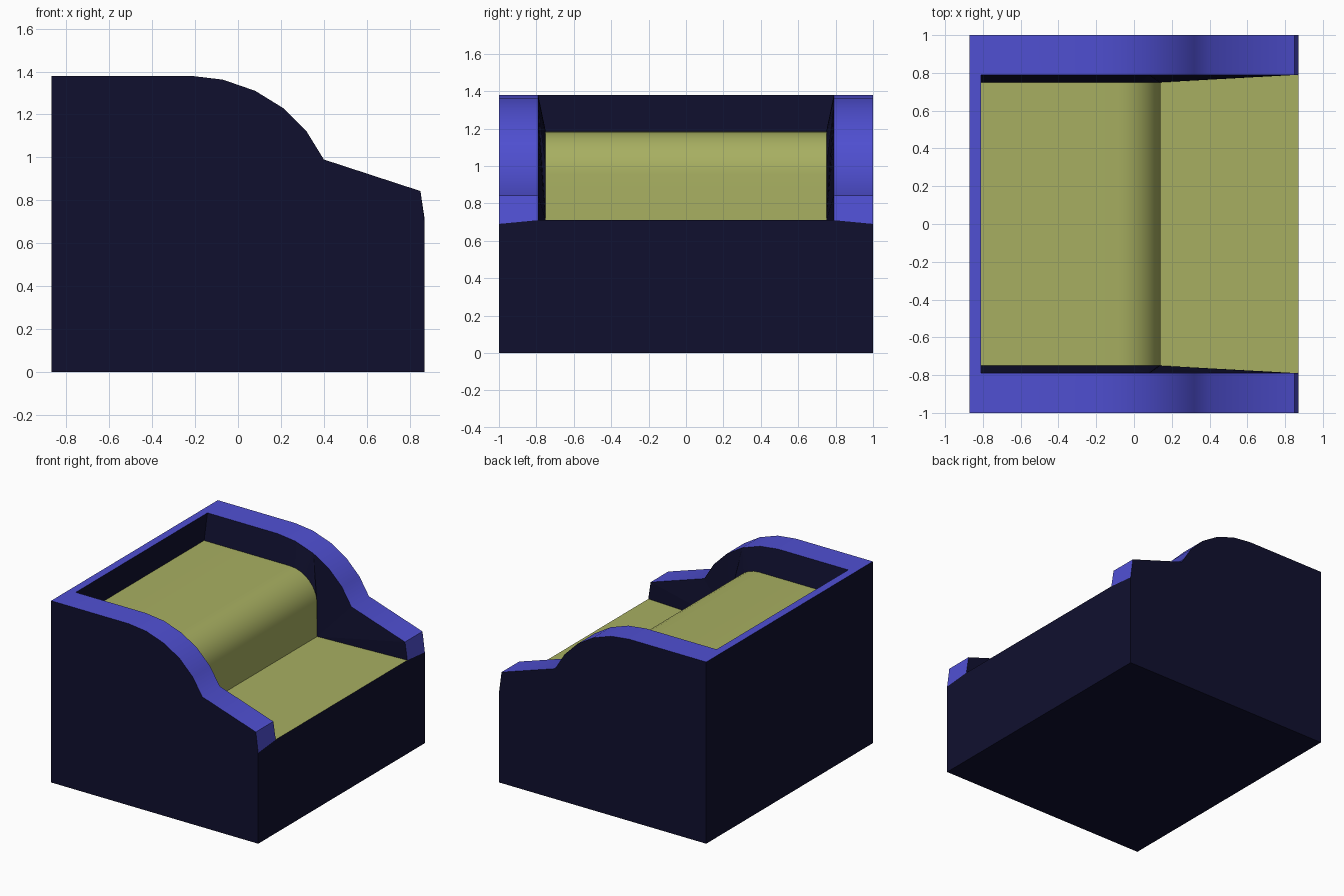
import bpy, bmesh
from math import sin, cos, pi, radians

if "Cube" in bpy.data.objects:
    bpy.data.objects.remove(bpy.data.objects["Cube"])

# Side profiles as (x, z): armrest outline, and seat surface with rounded front
arm = [(-0.87, 1.38), (-0.22, 1.38), (-0.07, 1.362), (0.08, 1.31), (0.21, 1.23),
       (0.32, 1.12), (0.40, 0.99), (0.85, 0.843), (0.87, 0.69)]
seat = [(-0.81, 1.185), (-0.09, 1.185)]
seat += [(-0.09 + 0.23 * sin(a), 0.955 + 0.23 * cos(a))
         for a in [pi / 2 * i / 8 for i in range(1, 9)]]
seat += [(0.14, 0.71), (0.87, 0.71)]

FRAME, RIM, SEAT = 0, 1, 2
bm = bmesh.new()


def row(points, y):
    return [bm.verts.new((x, y, z)) for x, z in points]


def face(verts, part):
    f = bm.faces.new(verts)
    f.material_index = part
    return f


def strip(a, b, part):
    for i in range(len(a) - 1):
        face([a[i], a[i + 1], b[i + 1], b[i]], part)


# Both sides: outer panel, padded rim and slightly tapered inner wall
sides = []
for s in (-1, 1):
    outer = row(arm, s)
    base = row([(-0.87, 0), (0.87, 0)], s)
    inner = row([(-0.81, 1.38)] + arm[1:-1] + [(0.87, 0.71)], s * 0.79)
    pad = row(seat[:-1], s * 0.75) + [inner[-1]]
    face(outer + base[::-1], FRAME)
    strip(outer, inner, RIM)
    wall = face(inner + pad[-2::-1], FRAME)
    bmesh.ops.triangulate(bm, faces=[wall])
    sides.append((outer, base, inner, pad))

# Surfaces spanning the two sides
(o0, b0, i0, p0), (o1, b1, i1, p1) = sides
strip(p0, p1, SEAT)                                           # seat
face([o0[0], o1[0], i1[0], i0[0]], RIM)                       # back rim
face([i0[0], i1[0], p1[0], p0[0]], FRAME)                     # inner back wall
face([o0[0], o1[0], b1[0], b0[0]], FRAME)                     # outer back
face([b0[0], b1[0], b1[1], b0[1]], FRAME)                     # underside
face([b0[1], b1[1], o1[-1], i1[-1], i0[-1], o0[-1]], FRAME)   # front panel
bmesh.ops.recalc_face_normals(bm, faces=bm.faces[:])

# Split the closed shell into one named object per part
parts = [("frame", (0.005, 0.005, 0.028, 1)),
         ("padded_rim", (0.08, 0.08, 0.65, 1)),
         ("seat", (0.39, 0.43, 0.12, 1))]
for index, (name, colour) in enumerate(parts):
    piece = bm.copy()
    bmesh.ops.delete(piece, geom=[f for f in piece.faces if f.material_index != index],
                     context='FACES')
    for f in piece.faces:
        f.material_index = 0
    mesh = bpy.data.meshes.new(name)
    piece.to_mesh(mesh)
    piece.free()
    mat = bpy.data.materials.new(name + "_colour")
    mat.diffuse_color = colour
    mat.use_nodes = True
    mat.node_tree.nodes["Principled BSDF"].inputs["Base Color"].default_value = mat.diffuse_color
    mesh.materials.append(mat)
    obj = bpy.data.objects.new(name, mesh)
    bpy.context.collection.objects.link(obj)
    if index != FRAME:
        bpy.ops.object.select_all(action='DESELECT')
        obj.select_set(True)
        bpy.context.view_layer.objects.active = obj
        bpy.ops.object.shade_smooth_by_angle(angle=radians(50))
bm.free()
